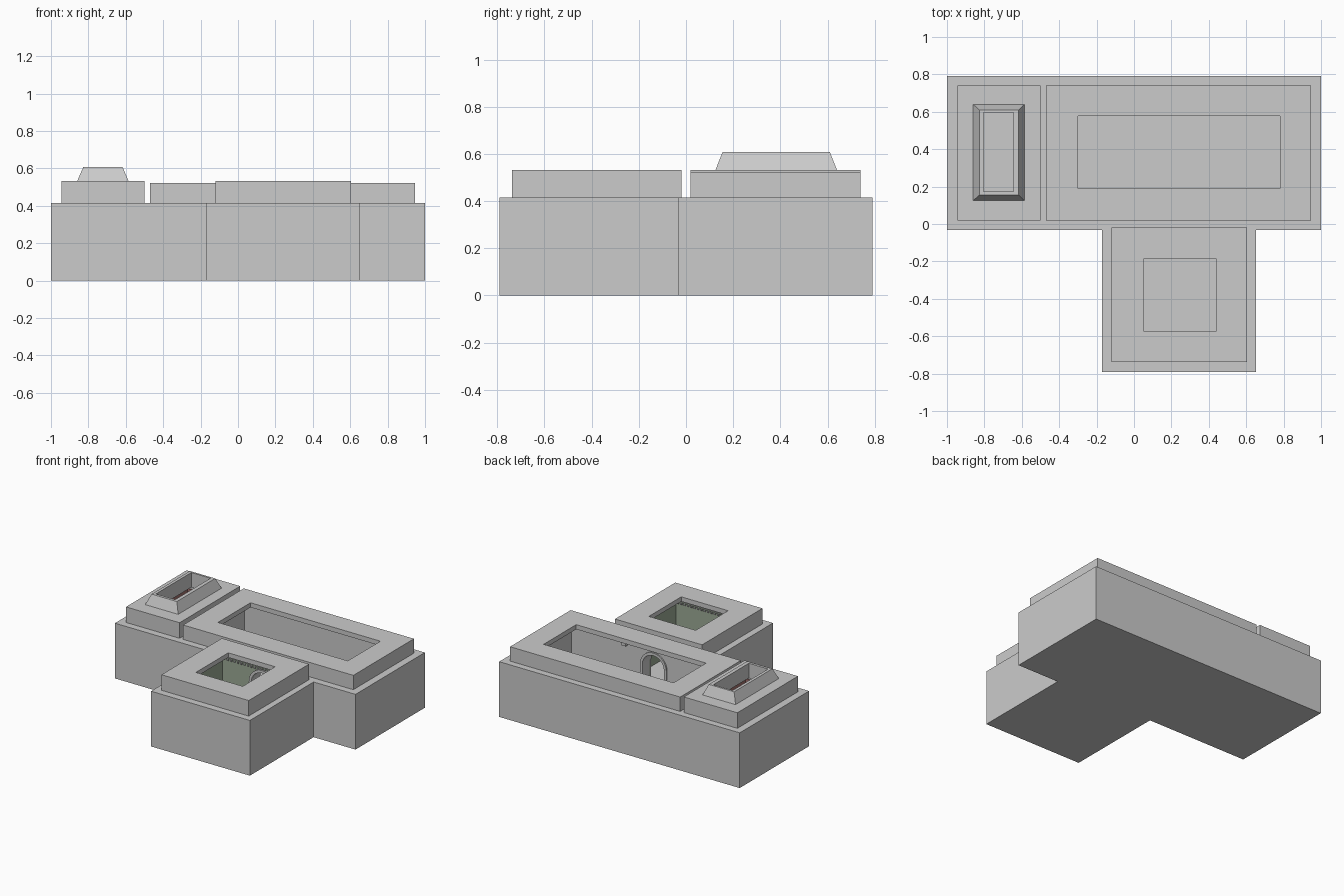
import bpy, bmesh, math
from mathutils import Matrix

if "Cube" in bpy.data.objects:
    bpy.data.objects.remove(bpy.data.objects["Cube"])

FLOOR, EAVE, INSET = 0.03, 0.415, 0.018


def make(name, verts, faces, mat=None):
    me = bpy.data.meshes.new(name)
    me.from_pydata(verts, [], faces)
    bm = bmesh.new()
    bm.from_mesh(me)
    bmesh.ops.recalc_face_normals(bm, faces=bm.faces)
    bm.to_mesh(me)
    bm.free()
    ob = bpy.data.objects.new(name, me)
    bpy.context.collection.objects.link(ob)
    if mat:
        me.materials.append(mat)
    return ob


def prism(name, lower, upper, mat=None):
    """Solid between two matching outlines of 3D points."""
    n = len(lower)
    faces = [list(range(n))[::-1], list(range(n, 2 * n))]
    faces += [[i, (i + 1) % n, (i + 1) % n + n, i + n] for i in range(n)]
    return make(name, lower + upper, faces, mat)


def rect(r, z, d=0.0):
    x0, x1, y0, y1 = r
    return [(x0 + d, y0 + d, z), (x1 - d, y0 + d, z), (x1 - d, y1 - d, z), (x0 + d, y1 - d, z)]


def box(name, r, z0, z1, d=0.0, mat=None):
    return prism(name, rect(r, z0, d), rect(r, z1, d), mat)


def cut(ob, cutter):
    m = ob.modifiers.new("cut", 'BOOLEAN')
    m.operation, m.solver, m.object = 'DIFFERENCE', 'EXACT', cutter
    bpy.context.view_layer.objects.active = ob
    bpy.ops.object.modifier_apply(modifier=m.name)
    bpy.data.objects.remove(cutter)


def colour(name, rgb):
    m = bpy.data.materials.new(name)
    m.diffuse_color = (*rgb, 1)
    m.use_nodes = True
    m.node_tree.nodes["Principled BSDF"].inputs["Base Color"].default_value = m.diffuse_color
    return m


def arch_outline(r, spring, base):
    pts = [(r * math.cos(math.pi * i / 16), spring + r * math.sin(math.pi * i / 16)) for i in range(17)]
    return [(r, base)] + pts + [(-r, base)]


# A doorway is described by its centre and its rotation about z
DOORS = {"front": (0.24, -0.005, 0.0), "side": (-0.485, 0.38, math.pi / 2)}
SPRING, R_IN, R_OUT = 0.29, 0.09, 0.11


def place(ob, door):
    x, y, a = DOORS[door]
    ob.data.transform(Matrix.Translation((x, y, 0)) @ Matrix.Rotation(a, 4, 'Z'))
    return ob


def door_cutter(door):
    o = arch_outline(R_IN, SPRING, FLOOR)
    return place(prism("door_cutter", [(x, -0.07, z) for x, z in o], [(x, 0.07, z) for x, z in o]), door)


def door_frame(name, door, depth):
    inner, outer = (arch_outline(r, SPRING, FLOOR) for r in (R_IN, R_OUT))
    n = len(inner)
    vs = [(x, y, z) for y in (-depth, depth) for o in (inner, outer) for x, z in o]
    a, b, c, d = 0, n, 2 * n, 3 * n
    fs = []
    for i in range(n - 1):
        for p, q in ((a, b), (b, d), (d, c), (c, a)):
            fs.append([p + i, p + i + 1, q + i + 1, q + i])
    fs += [[a, b, d, c], [a + n - 1, b + n - 1, d + n - 1, c + n - 1]]
    return place(make(name, vs, fs), door)


green = colour("green_plaster", (0.33, 0.40, 0.30))
red = colour("red_plaster", (0.35, 0.16, 0.15))

# Rooms: outline of the raised roof block, roof height, roof opening
ROOMS = {
    "main": ((-0.47, 0.945, 0.02, 0.74), 0.523, (-0.30, 0.78, 0.19, 0.577)),
    "front": ((-0.12, 0.605, -0.737, -0.02), 0.532, (0.05, 0.44, -0.572, -0.187)),
    "side": ((-0.945, -0.50, 0.02, 0.74), 0.532, (-0.805, -0.645, 0.175, 0.595)),
}

# Lower walls with a T-shaped plan
plan = [(-1, -0.033), (-0.17, -0.033), (-0.17, -0.79), (0.652, -0.79),
        (0.652, -0.033), (1, -0.033), (1, 0.79), (-1, 0.79)]
walls = prism("lower_walls", [(x, y, 0) for x, y in plan], [(x, y, EAVE) for x, y in plan])

# Roof block of each room, hollow with a rectangular opening
for key, (r, top, hole) in ROOMS.items():
    cut(walls, box("room_cutter", r, FLOOR, 0.6, INSET))
    roof = box(key + "_roof", r, EAVE, top)
    cut(roof, box("room_cutter", r, 0.3, top - 0.035, INSET))
    cut(roof, box("hole_cutter", hole, 0.3, 0.7))

for door in DOORS:
    cut(walls, door_cutter(door))

# Coloured plaster linings
for key, mat, door in (("front", green, "front"), ("side", red, "side")):
    r = ROOMS[key][0]
    lining = box(key + "_wall_lining", r, FLOOR, 0.41, INSET, mat)
    cut(lining, box("lining_cutter", r, 0, 0.6, INSET + 0.006))
    cut(lining, door_cutter(door))

# Arched door surrounds
door_frame("front_door_arch", "front", 0.053)
door_frame("side_door_arch", "side", 0.043)

# Small blocks of the cornice around the front room
x0, x1, y0, y1 = ROOMS["front"][0]
e = INSET + 0.01
spots = []
for i in range(24):
    t = (i + 0.5) / 24
    x, y = x0 + e + t * (x1 - x0 - 2 * e), y0 + e + t * (y1 - y0 - 2 * e)
    spots += [(x, y0 + e), (x, y1 - e), (x0 + e, y), (x1 - e, y)]
bm = bmesh.new()
for x, y in spots:
    bmesh.ops.create_cube(bm, size=1, matrix=Matrix.Translation((x, y, 0.402)) @ Matrix.Diagonal((0.012, 0.012, 0.014, 1)))
me = bpy.data.meshes.new("cornice_blocks")
bm.to_mesh(me)
bm.free()
bpy.context.collection.objects.link(bpy.data.objects.new("cornice_blocks", me))

# Small wall bracket in the main room
box("wall_bracket", (0.46, 0.50, 0.038, 0.06), 0.395, 0.415)

# Tapered skylight over the side room
sky = prism("skylight", rect((-0.86, -0.585, 0.125, 0.64), 0.532), rect((-0.827, -0.617, 0.155, 0.61), 0.608))
cut(sky, box("hole_cutter", ROOMS["side"][2], 0.4, 0.7))
